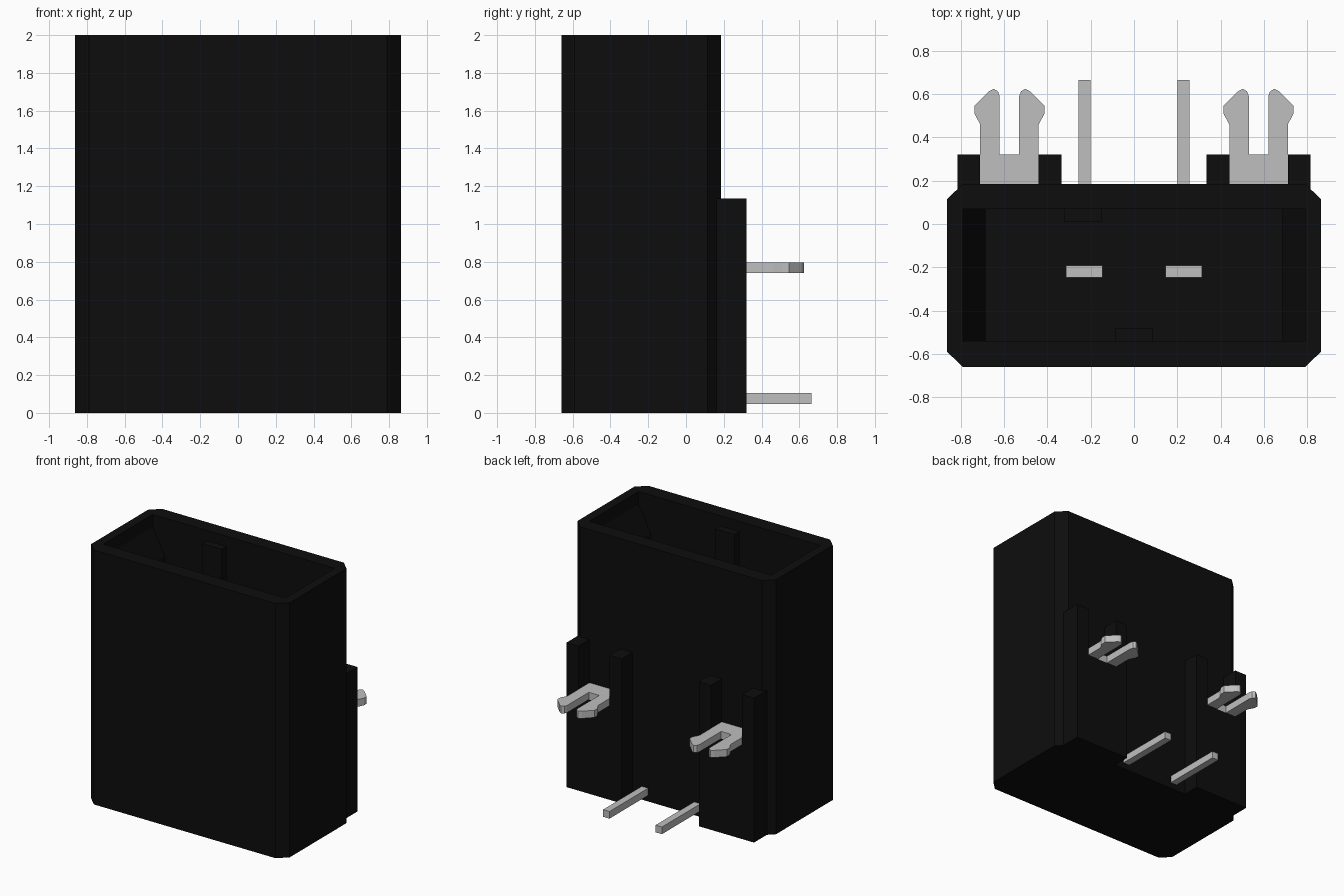
import bpy
import bmesh

default = bpy.data.objects.get("Cube")
if default:
    bpy.data.objects.remove(default, do_unlink=True)


def material(name, value):
    m = bpy.data.materials.new(name)
    m.use_nodes = True
    colour = (value, value, value, 1)
    m.diffuse_color = colour
    m.node_tree.nodes["Principled BSDF"].inputs["Base Color"].default_value = colour
    return m


BLACK = material("black plastic", 0.004)
METAL = material("light grey metal", 0.52)


def prism(name, points, low, high, mat, axis="z"):
    """Extrude an outline between two levels along z (x, y points) or y (x, z points)."""
    bm = bmesh.new()
    place = (lambda a, b, t: (a, b, t)) if axis == "z" else (lambda a, b, t: (a, t, b))
    rings = [[bm.verts.new(place(a, b, t)) for a, b in points] for t in (low, high)]
    bm.faces.new(rings[0])
    bm.faces.new(rings[1])
    for i in range(len(points)):
        j = (i + 1) % len(points)
        bm.faces.new((rings[0][i], rings[0][j], rings[1][j], rings[1][i]))
    bmesh.ops.recalc_face_normals(bm, faces=bm.faces)
    mesh = bpy.data.meshes.new(name)
    bm.to_mesh(mesh)
    bm.free()
    mesh.materials.append(mat)
    obj = bpy.data.objects.new(name, mesh)
    bpy.context.collection.objects.link(obj)
    return obj


def box(name, x, y, z, mat):
    corners = [(x[0], y[0]), (x[1], y[0]), (x[1], y[1]), (x[0], y[1])]
    return prism(name, corners, z[0], z[1], mat)


def mirrored(points, centre=0):
    return points + [(2 * centre - a, b) for a, b in reversed(points)]


# Housing with chamfered corners and a funnel-mouthed socket
outline = mirrored([(0.79, -0.66), (0.863, -0.59), (0.863, 0.115), (0.79, 0.185)])
housing = prism("housing", outline, 0, 2, BLACK)
socket = mirrored([(0.685, 0.5), (0.685, 1.7), (0.79, 1.9), (0.79, 2.1)])
cutter = prism("socket_cutter", socket, -0.54, 0.07, BLACK, "y")
cutter.hide_render = True
cut = housing.modifiers.new("socket", "BOOLEAN")
cut.operation = "DIFFERENCE"
cut.solver = "EXACT"
cut.object = cutter
bpy.context.view_layer.objects.active = housing
bpy.ops.object.modifier_apply(modifier=cut.name)
bpy.data.objects.remove(cutter, do_unlink=True)

# Keying ribs inside the socket
box("front_key_rib", (-0.085, 0.085), (-0.55, -0.48), (0.49, 1.92), BLACK)
box("back_key_rib", (-0.32, -0.15), (0.01, 0.08), (0.49, 1.92), BLACK)

# One prong of the board clip, mirrored about the clip centre
CLIP = 0.575
prong = [(0.71, 0.18), (0.71, 0.46), (0.737, 0.51), (0.737, 0.545),
         (0.67, 0.612), (0.648, 0.624), (0.628, 0.612), (0.62, 0.59), (0.62, 0.32)]
clip_outline = mirrored(prong, CLIP)

for side, s in (("left", 1), ("right", -1)):
    # Back mounting foot: two ribs with a lower filled block between them
    for part, a, b, top in (("outer_rib", 0.71, 0.815, 1.135),
                            ("inner_rib", 0.335, 0.44, 1.135),
                            ("foot_block", 0.44, 0.71, 0.74)):
        box(f"{side}_{part}", (s * a, s * b), (0.15, 0.32), (0, top), BLACK)
    prism(f"{side}_board_clip", [(s * x, y) for x, y in clip_outline],
          0.74, 0.797, METAL)
    # Contact blade in the socket and solder pin at the back
    box(f"{side}_contact_blade", (s * 0.145, s * 0.315), (-0.248, -0.192), (0.49, 1.4), METAL)
    box(f"{side}_solder_pin", (s * 0.2, s * 0.256), (0.17, 0.664), (0.048, 0.104), METAL)
